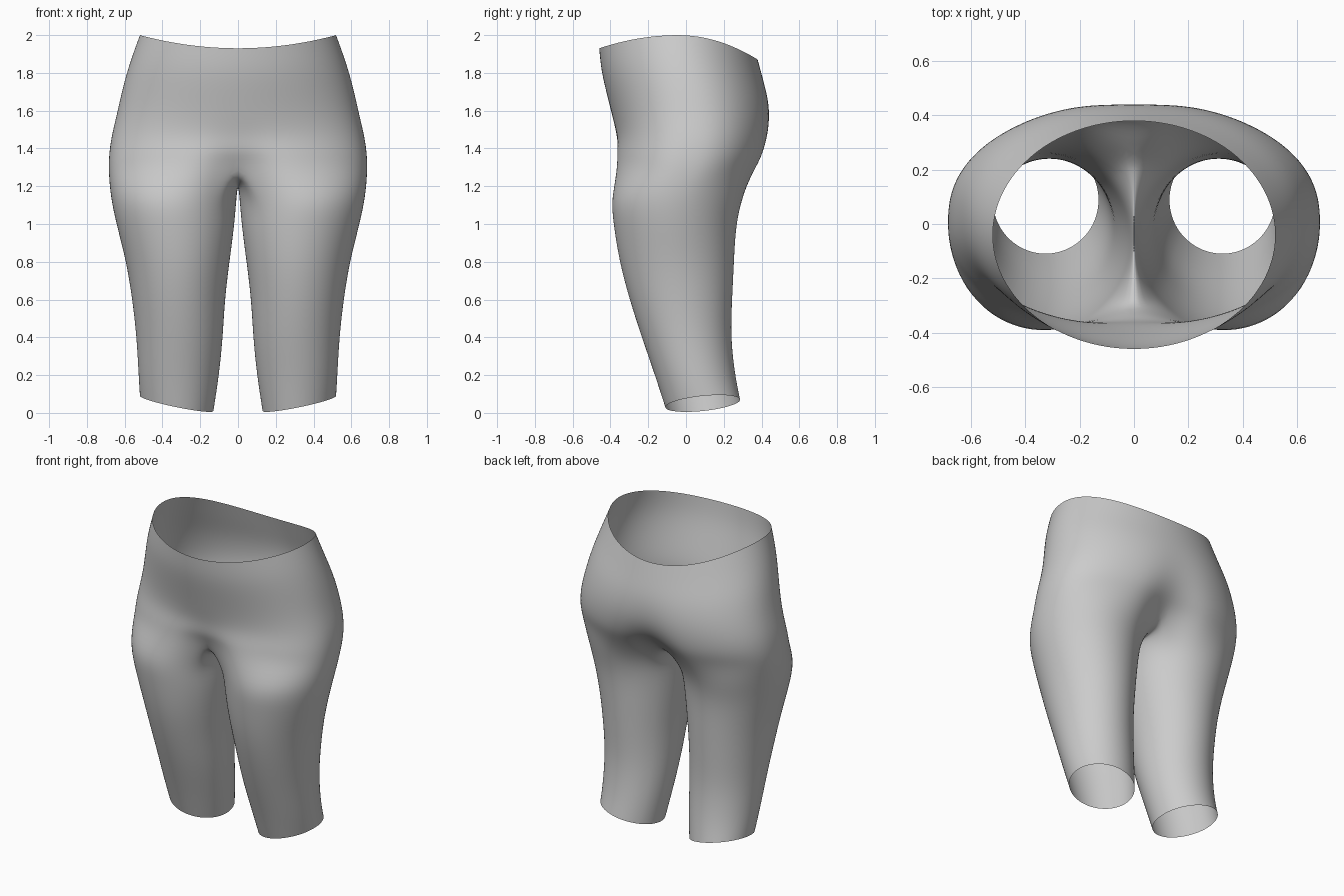
import bpy, bmesh
from math import sin, cos, pi, exp, copysign, radians

if "Cube" in bpy.data.objects:
    bpy.data.objects.remove(bpy.data.objects["Cube"])

M, K = 28, 12            # segments around the outside / along the inner thigh
A = radians(48)          # how far the outer arc wraps onto the inner thigh

# Hip rows: z front, z side, z back, half width, y front, y back, front dent, back dent, squareness
HIPS = [
    (1.93, 2.00, 1.87, .520, -.46, .38, 0, 0, 1.0),
    (1.81, 1.86, 1.76, .572, -.45, .41, 0, 0, 1.0),
    (1.67, 1.72, 1.65, .612, -.415, .443, 0, .005, .95),
    (1.55, 1.58, 1.54, .642, -.385, .457, 0, .015, .9),
    (1.46, 1.46, 1.44, .672, -.373, .450, .01, .03, .88),
    (1.38, 1.36, 1.35, .685, -.387, .430, .03, .07, .85),
    (1.31, 1.27, 1.28, .686, -.397, .395, .08, .13, .85),
]
# Leg rows: z, inner x, outer x, y front, y back
LEGS = [
    (1.14, .008, .675, -.40, .300),
    (1.00, .018, .645, -.385, .265),
    (.80, .045, .592, -.354, .255),
    (.60, .070, .560, -.300, .245),
    (.40, .080, .537, -.235, .237),
    (.20, .100, .527, -.165, .260),
    (.05, .130, .520, -.110, .287),
]


def hip_row(zf, zs, zb, w, yf, yb, df, db, e):
    pts = []
    for i in range(M + 1):
        t = pi * i / M
        c = cos(t)
        x = w * sin(t) if 0 < i < M else 0
        y = (yf + yb) / 2 - (yb - yf) / 2 * copysign(abs(c) ** e, c)
        dent = exp(-(x / .16) ** 2)
        y += dent * (df if c > 0 else -db)
        z = zs + ((zf if c > 0 else zb) - zs) * c * c
        pts.append((x, y, z))
    return pts


def leg_row(z, xi, xo, yf, yb, hem=False):
    angles = [-A + (pi + 2 * A) * i / M for i in range(M + 1)]
    angles += [pi + A + (pi - 2 * A) * j / K for j in range(1, K)]
    return [((xi + xo) / 2 + (xo - xi) / 2 * sin(t),
             (yf + yb) / 2 - (yb - yf) / 2 * cos(t),
             z + (.04 * sin(t) - .02 * cos(t) if hem else 0)) for t in angles]


bm = bmesh.new()


def add(pts):
    return [bm.verts.new(p) for p in pts]


def bridge(a, b, closed):
    n = len(a)
    for i in range(n if closed else n - 1):
        j = (i + 1) % n
        bm.faces.new((a[i], b[i], b[j], a[j]))


# Hips: half shell, open at the waist
rows = [add(hip_row(*r)) for r in HIPS]
for a, b in zip(rows, rows[1:]):
    bridge(a, b, False)

# Crotch: saddle line from back to front closes the last hip row into a leg ring
front, back = rows[-1][0].co, rows[-1][-1].co
crotch = []
for j in range(1, K):
    p = back.lerp(front, j / K)
    p.z -= .085 * sin(pi * j / K) ** .8
    crotch.append(p)
ring = rows[-1] + add(crotch)

# Leg: open tube with a slanted hem
for k, r in enumerate(LEGS):
    nxt = add(leg_row(*r, hem=(k == len(LEGS) - 1)))
    bridge(ring, nxt, True)
    ring = nxt

bmesh.ops.recalc_face_normals(bm, faces=bm.faces)
if sum(f.normal.x * f.calc_center_median().x for f in bm.faces if f.calc_center_median().x > .5) < 0:
    bmesh.ops.reverse_faces(bm, faces=bm.faces)
for f in bm.faces:
    f.smooth = True
mesh = bpy.data.meshes.new("knee_length_trousers")
bm.to_mesh(mesh)
bm.free()
obj = bpy.data.objects.new("knee_length_trousers", mesh)
bpy.context.collection.objects.link(obj)

# Other half and smoothing
mirror = obj.modifiers.new("Mirror", 'MIRROR')
mirror.merge_threshold = .001
sub = obj.modifiers.new("Smooth", 'SUBSURF')
sub.levels = sub.render_levels = 2
